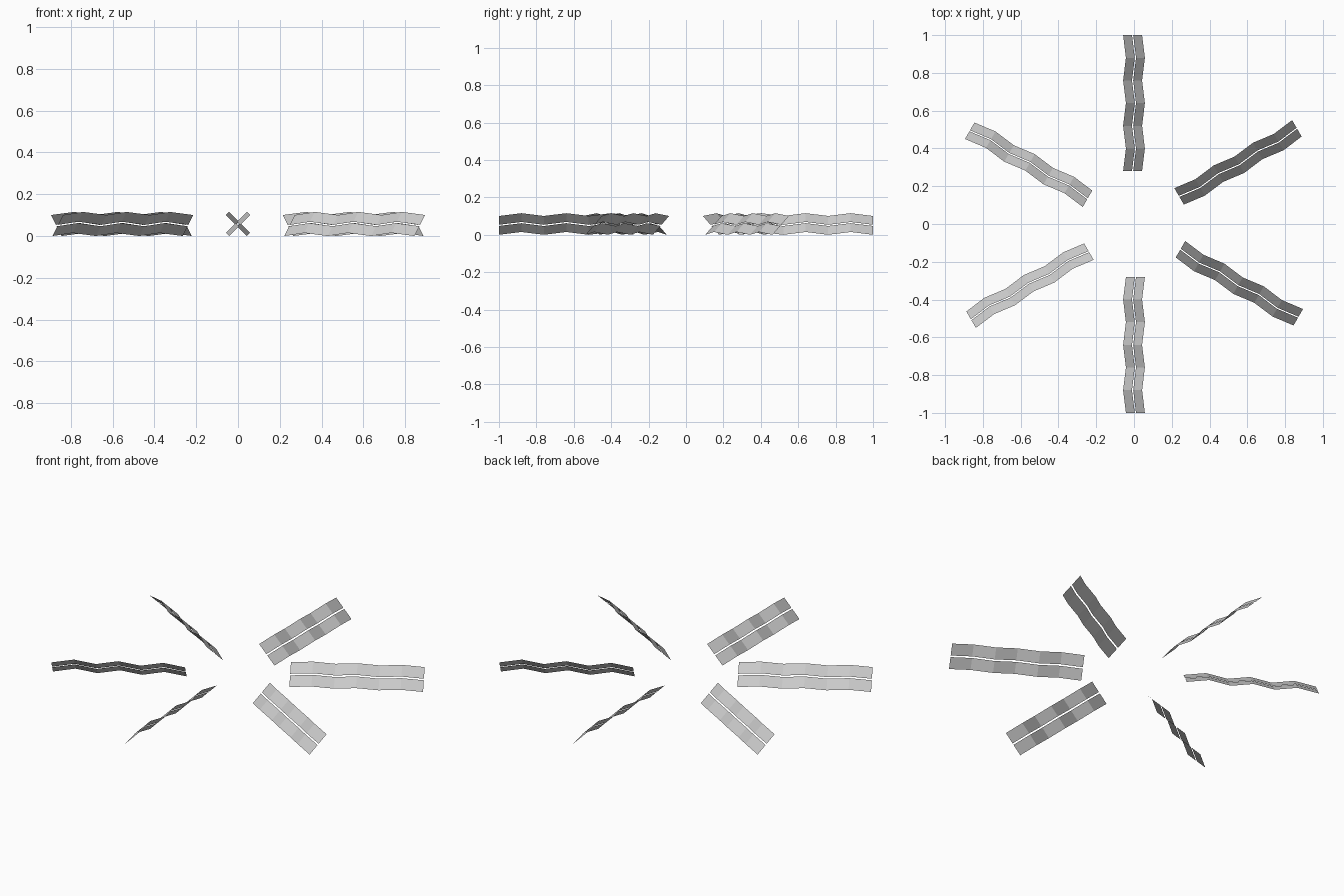
import bpy, bmesh
from math import cos, sin, radians, sqrt
from mathutils import Vector

if "Cube" in bpy.data.objects:
    bpy.data.objects.remove(bpy.data.objects["Cube"])

R_IN, R_OUT, SEGS = 0.28, 1.0, 6   # radial span and number of folds
WIDTH, GAP, AMP = 0.142, 0.009, 0.0105
Z_MID = (WIDTH / 2 + AMP) / sqrt(2)


def strip(name, angle, v0, v1):
    """Corrugated thin strip lying in a plane pitched 45 degrees about its radius."""
    radial = Vector((cos(angle), sin(angle), 0))
    tangent = Vector((-sin(angle), cos(angle), 0))
    up = Vector((0, 0, 1))
    across = (tangent + up).normalized()
    normal = (up - tangent).normalized()
    bm = bmesh.new()
    rows = []
    for i in range(SEGS + 1):
        r = R_IN + (R_OUT - R_IN) * i / SEGS
        fold = AMP if i % 2 else -AMP
        base = radial * r + up * Z_MID + normal * fold
        rows.append([bm.verts.new(base + across * v) for v in (v0, v1)])
    for a, b in zip(rows, rows[1:]):
        bm.faces.new((a[0], b[0], b[1], a[1]))
    mesh = bpy.data.meshes.new(name)
    bm.to_mesh(mesh)
    bm.free()
    bpy.context.collection.objects.link(bpy.data.objects.new(name, mesh))


# Six pitched blades, each a lower and an upper strip with a slit between
for k in range(6):
    a = radians(30 + 60 * k)
    strip(f"blade_{k + 1}_lower_strip", a, -WIDTH / 2, -GAP / 2)
    strip(f"blade_{k + 1}_upper_strip", a, GAP / 2, WIDTH / 2)
